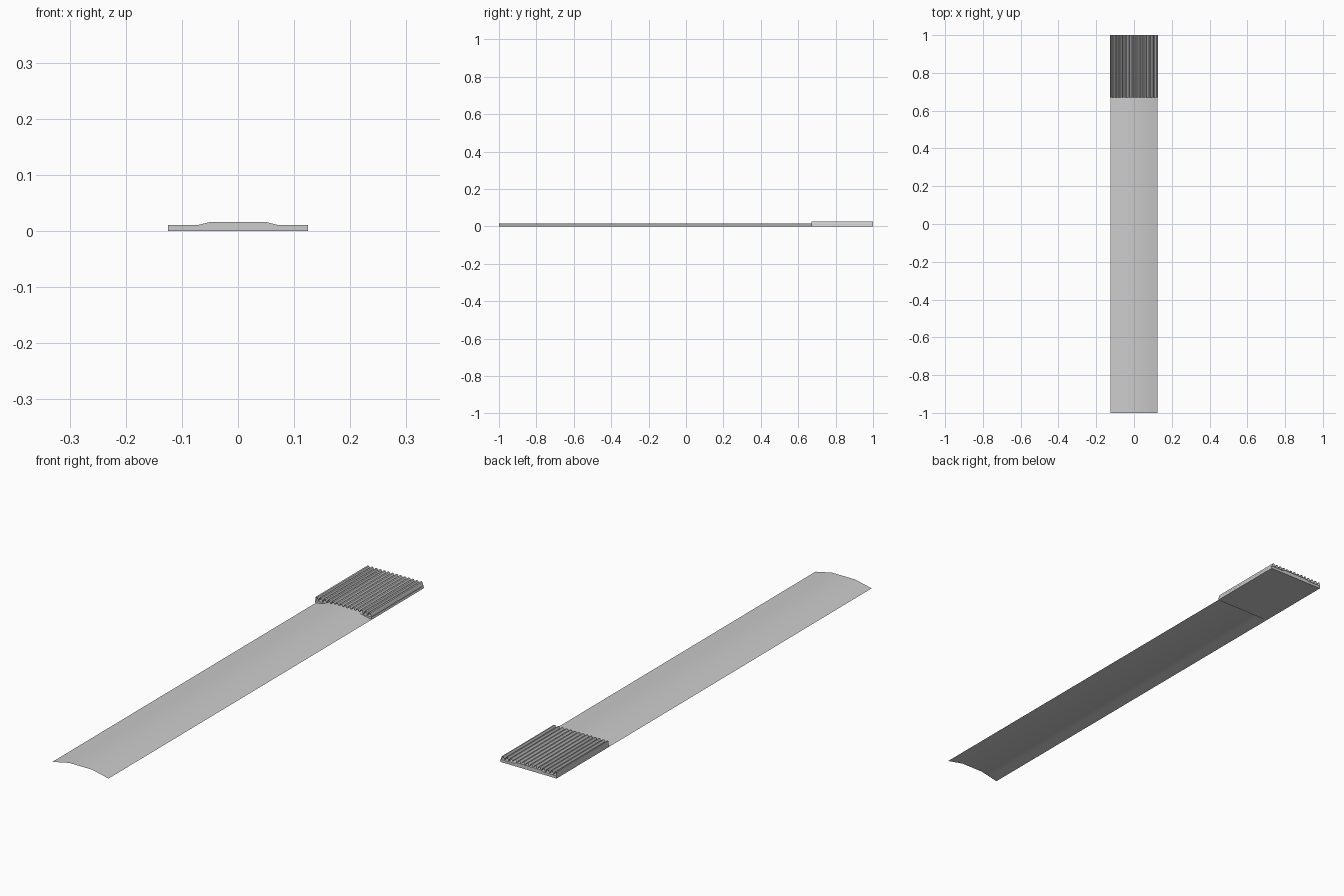
import bpy

if "Cube" in bpy.data.objects:
    bpy.data.objects.remove(bpy.data.objects["Cube"])

ARCH = [(-0.125, 0.0), (-0.09, 0.0075), (-0.05, 0.016),
        (0.05, 0.016), (0.09, 0.0075), (0.125, 0.0)]


def extrude_profile(name, pts, y0, y1, closed=False):
    """Sweep an x-z profile along y; closed profiles get end caps."""
    n = len(pts)
    verts = [(x, y, z) for y in (y0, y1) for x, z in pts]
    faces = [(i, (i + 1) % n, n + (i + 1) % n, n + i)
             for i in range(n if closed else n - 1)]
    if closed:
        faces += [tuple(reversed(range(n))), tuple(range(n, 2 * n))]
    mesh = bpy.data.meshes.new(name)
    mesh.from_pydata(verts, [], faces)
    mesh.update()
    ob = bpy.data.objects.new(name, mesh)
    bpy.context.collection.objects.link(ob)
    return ob


# Thin arched strip, open underneath
strip = extrude_profile("arched_strip", ARCH, -1.0, 0.67)
for p in strip.data.polygons:
    p.use_smooth = True

# Solid block under the ribbed end
block = [(-0.125, 0), (0.125, 0), (0.125, 0.011), (0.07, 0.011),
         (0.05, 0.016), (-0.05, 0.016), (-0.07, 0.011), (-0.125, 0.011)]
extrude_profile("end_block", block, 0.67, 1.0, closed=True)

# Pleated ribs: open zigzag sheet with sides folded down
TEETH = 14
width = 0.254
ribs = [(-0.127, 0.002)]
for i in range(TEETH):
    x = -width / 2 + width * i / TEETH
    step = width / TEETH
    ribs.append((x + 0.2 * step, 0.026))
    ribs.append((x + 0.5 * step, 0.025))
    if i < TEETH - 1:
        ribs.append((x + 0.85 * step, 0.0165 if abs(x) < 0.06 else 0.0125))
ribs.append((0.127, 0.002))
extrude_profile("pleated_ribs", ribs, 0.67, 1.0)
